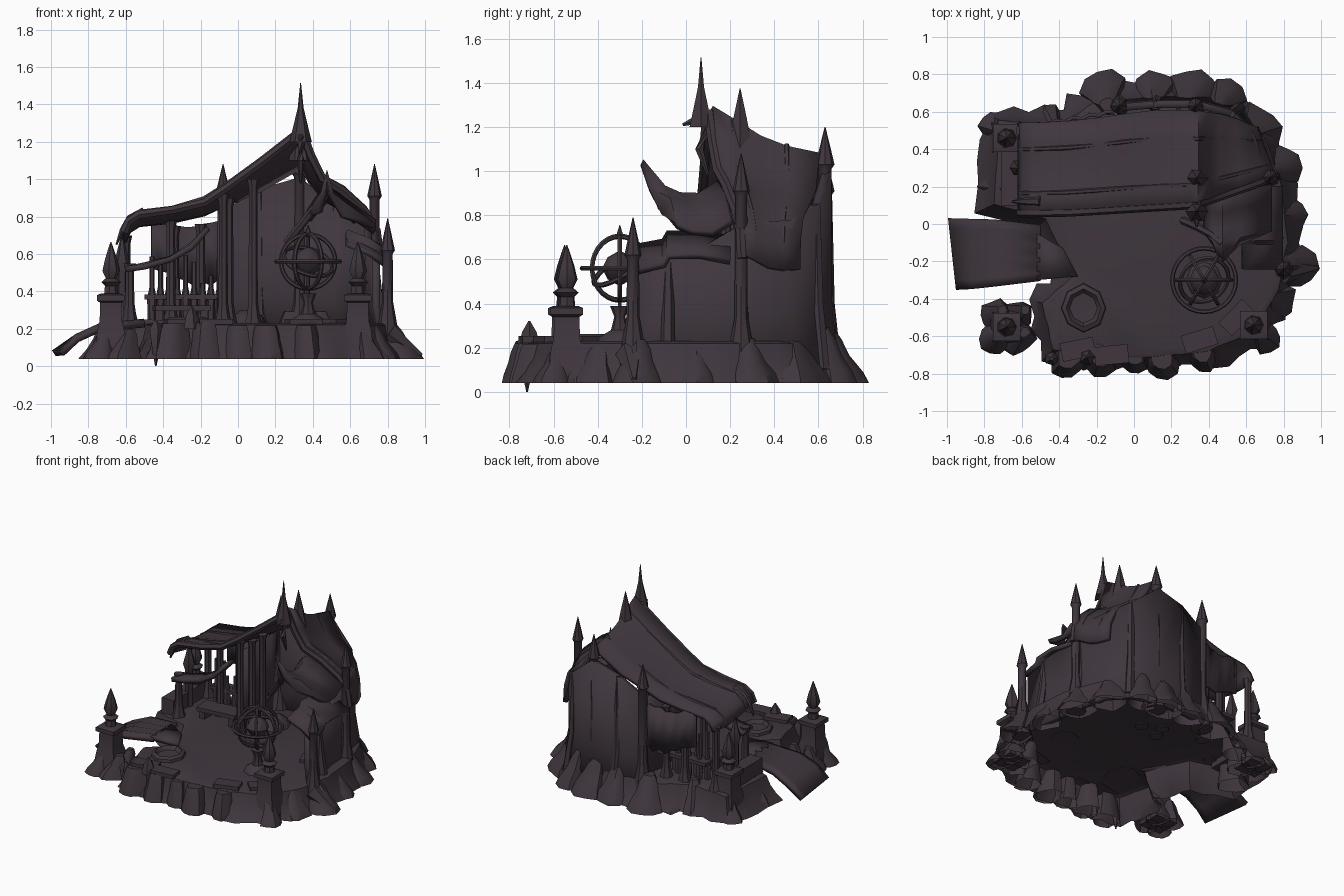
import bpy, bmesh, math, random
from mathutils import Vector, Matrix

random.seed(7)
default_cube = bpy.data.objects.get("Cube")
if default_cube:
    bpy.data.objects.remove(default_cube)

stone = bpy.data.materials.new("dark plum stone")
stone.use_nodes = True
plum = (0.05, 0.037, 0.047, 1)
stone.diffuse_color = plum
stone.node_tree.nodes["Principled BSDF"].inputs["Base Color"].default_value = plum


def finish(name, bm, smooth=True):
    mesh = bpy.data.meshes.new(name)
    bmesh.ops.recalc_face_normals(bm, faces=bm.faces)
    bm.to_mesh(mesh)
    bm.free()
    mesh.materials.append(stone)
    obj = bpy.data.objects.new(name, mesh)
    bpy.context.collection.objects.link(obj)
    if smooth:
        bpy.ops.object.select_all(action="DESELECT")
        obj.select_set(True)
        bpy.context.view_layer.objects.active = obj
        bpy.ops.object.shade_smooth_by_angle(angle=math.radians(40))
    return obj


def bridge_rows(bm, rows, closed):
    """Skin a list of vertex rows with quads."""
    for low, high in zip(rows, rows[1:]):
        count = len(low)
        for i in range(count if closed else count - 1):
            j = (i + 1) % count
            bm.faces.new((low[i], low[j], high[j], high[i]))


def stack(name, x, y, profile, sides=8, jitter=0.0, turn=0.0):
    """Turned part from (radius, height) pairs, optionally roughened."""
    bm = bmesh.new()
    wobble = [1 + random.uniform(-jitter, jitter) for _ in range(sides)]
    rows = []
    for radius, z in profile:
        row = []
        for i in range(sides):
            a = turn + math.tau * i / sides
            r = radius * wobble[i]
            row.append(bm.verts.new((x + r * math.cos(a), y + r * math.sin(a), z)))
        rows.append(row)
    bridge_rows(bm, rows, True)
    bm.faces.new(rows[0])
    bm.faces.new(rows[-1])
    return finish(name, bm)


def sheet(name, rows, thickness, ripple=0.0):
    """Thick cloth or plank surface lofted through rows of points."""
    bm = bmesh.new()
    grid = [[bm.verts.new(Vector(p) + Vector((0, 0, random.uniform(-ripple, ripple))))
             for p in row] for row in rows]
    bridge_rows(bm, grid, False)
    obj = finish(name, bm)
    solid = obj.modifiers.new("thickness", "SOLIDIFY")
    solid.thickness = thickness
    solid.offset = 0
    return obj


def beam(name, points, radius, taper=1.0):
    """Round beam following a smooth path."""
    bm = bmesh.new()
    rows = []
    for i, p in enumerate(points):
        ahead = Vector(points[min(i + 1, len(points) - 1)])
        behind = Vector(points[max(i - 1, 0)])
        spin = (ahead - behind).to_track_quat("Z", "Y")
        r = radius * (1 + (taper - 1) * i / (len(points) - 1))
        rows.append([bm.verts.new(Vector(p) + spin @ Vector(
            (r * math.cos(k * math.tau / 6), r * math.sin(k * math.tau / 6), 0)))
            for k in range(6)])
    bridge_rows(bm, rows, True)
    bm.faces.new(rows[0])
    bm.faces.new(rows[-1])
    return finish(name, bm)


def block(name, centre, size, turn=0.0):
    bm = bmesh.new()
    bmesh.ops.create_cube(bm, size=1, matrix=Matrix.Translation(centre)
                          @ Matrix.Rotation(turn, 4, "Z") @ Matrix.Diagonal((*size, 1)))
    return finish(name, bm, False)


def boulder(x, y, r, top=0.22, lean_back=1.0):
    """Root-like rock, open below, leaning toward the middle as it rises."""
    bm = bmesh.new()
    wobble = [random.uniform(.8, 1.2) for _ in range(10)]
    inward = -Vector((x, y)).normalized() * r * lean_back
    rows = []
    for size, lean, rise in [(1, 0, 0), (.86, .08, .22), (.62, .3, .5), (.5, .45, .78), (.3, .55, 1)]:
        size = size ** lean_back
        rows.append([bm.verts.new((x + inward.x * lean + r * size * w * math.cos(k * math.tau / 10),
                                   y + inward.y * lean + r * size * w * math.sin(k * math.tau / 10),
                                   .04 + (top - .04) * rise)) for k, w in enumerate(wobble)])
    bridge_rows(bm, rows, True)
    bm.faces.new(rows[-1])
    finish("rim_rock", bm)


# Rock floor with a scalloped, flaring skirt, open underneath
outline = [(-.5, -.42), (-.44, -.68), (-.2, -.72), (.1, -.72), (.4, -.69), (.66, -.58),
           (.78, -.35), (.83, -.1), (.8, .2), (.7, .48), (.5, .64), (.2, .69),
           (-.2, .67), (-.4, .54), (-.73, .56), (-.76, .1), (-.48, .02), (-.34, -.28)]
ring = []
for i, a in enumerate(outline):
    b = outline[(i + 1) % len(outline)]
    ring += [Vector(a).lerp(Vector(b), t / 4) for t in range(4)]
bm = bmesh.new()
rows = []
lumps = [random.random() for _ in ring]
for offset, z in [(-.04, .23), (-.01, .22), (.01, .15), (.04, .09), (.075, .04)]:
    row = []
    for i, p in enumerate(ring):
        t = (ring[(i + 1) % len(ring)] - ring[i - 1]).normalized()
        p = p + Vector((t.y, -t.x)) * offset * (.5 + lumps[i])
        row.append(bm.verts.new((p.x, p.y, z)))
    rows.append(row)
bridge_rows(bm, rows, True)
bmesh.ops.triangulate(bm, faces=[bm.faces.new(rows[0])])
finish("rock_floor", bm)

# Rocks along the rim
for x, y, r in [(-.36, -.74, .1), (-.18, -.72, .09), (.15, -.74, .1), (.38, -.7, .09),
                (.86, -.24, .12), (.82, .05, .12), (.78, .3, .13), (.66, .52, .12),
                (.32, .7, .14), (.48, .66, .11), (.12, .7, .11), (-.16, .7, .12),
                (-.72, .2, .1), (-.45, .54, .09), (.77, -.42, .1), (0, -.72, .08)]:
    boulder(x, y, r, random.uniform(.21, .24) + max(0, y) * .08, .4 if y < -.6 else 1)
beam("rim_spur", [(.8, -.25, .17), (.9, -.24, .1), (.98, -.235, .055)], .07, .2)
stack("hanging_spike", -.44, -.72, [(.004, 0), (.022, .08), (.04, .2), (.01, .24)], 5)

# Pedestals carrying carved flames
for x, y in [(-.68, -.55), (.64, -.54), (-.68, .46)]:
    for k in range(4):
        a = math.radians(45 + 90 * k)
        boulder(x + .09 * math.cos(a), y + .09 * math.sin(a), .085, .2)
    stack("pedestal", x, y, [(.13, .05), (.1, .2), (.085, .24), (.08, .34), (.105, .35),
                             (.105, .38), (.07, .39)], 4, 0, math.pi / 4)
    stack("flame", x, y, [(.04, .38), (.035, .43), (.055, .45), (.03, .47), (.05, .51),
                          (.035, .57), (.015, .63), (.002, .665)], 7)

# Spired towers
for x, y, top, r in [(.73, .25, 1.08, .03), (.8, -.24, .79, .03),
                     (-.08, .63, 1.08, .033), (.33, .63, 1.2, .033)]:
    cap = top - .17
    stack("spire_tower", x, y, [(r * 2.3, .06), (r * 1.6, .24), (r, .34), (r * .9, cap - .02),
                                (r * 1.3, cap), (r * .8, cap + .07), (.002, top)], 8)

# Back and side walls
wall = [(-.1, .62, .82), (.12, .64, .95), (.33, .64, 1.01), (.52, .59, .85), (.63, .47, .78),
        (.69, .25, .76), (.7, .08, .66), (.73, -.08, .6), (.74, -.23, .56)]
sheet("curved_wall", [[(x, y, z) for x, y, z in wall],
                      [(x, y, .2 + z * .2) for x, y, z in wall],
                      [(x * 1.06, y * 1.06, .08) for x, y, z in wall]], .04)
for x, y, z in wall[1::2]:
    beam("wall_rib", [(x * 1.08, y * 1.05, .1), (x * 1.02, y * 1.01, .4), (x, y, z)], .035, .6)

# Long swept roof, sagging and dropping away from the front
slope = [(-.61, .73), (-.585, .79), (-.53, .825), (-.35, .85), (-.18, .89), (-.06, .97),
         (.12, 1.1), (.3, 1.24), (.34, 1.28), (.39, 1.14), (.45, 1.02), (.56, .95),
         (.68, .84), (.74, .74), (.755, .62)]
roof = []
for t in [0, .2, .45, .7, 1]:
    row = []
    for x, z in slope:
        high = max(0, z - .85)
        front = .07 + max(0, x + .4) * .06 + max(0, x - .34) * .3
        back = .54 + .07 * math.exp(-(x - .2) ** 2 * 6) - max(0, x - .5) * .15
        row.append((x - max(0, x - .5) * t * .4, front + (back - front) * t,
                    z - (high * .35 + .06) * t - .03 * math.sin(math.pi * t)))
    roof.append(row)
sheet("main_roof", roof, .03, .008)
for t in [1, 3]:
    beam("roof_rib", [(x, y, z + .008) for x, y, z in roof[t]], .014)
beam("front_bargeboard", [(x, y - .01, z - .015) for x, y, z in roof[0]], .024)
beam("roof_hook", [(-.5, .12, .825), (-.58, .12, .79), (-.62, .12, .73), (-.65, .12, .65)], .03, .2)
stack("ridge_spike", .335, .068, [(.06, 1.2), (.04, 1.28), (.016, 1.38), (.002, 1.515)], 6)
stack("rear_ridge_spike", .335, .245, [(.065, 1.1), (.035, 1.24), (.002, 1.375)], 6)
beam("ridge_beak", [(.335, .12, 1.22), (.335, .04, 1.23), (.335, -.015, 1.21)], .035, .2)
beam("ridge_pendant", [(.335, .1, 1.22), (.335, .06, 1.1), (.335, .1, .98)], .035, .2)

# Side gable with an upturned prow
gable = [[(.44, -.12, .82), (.455, -.16, .92), (.475, -.2, 1.035), (.5, -.165, .92), (.56, -.1, .8)]]
for y, lift in [(-.1, .01), (-.03, -.015), (.06, -.02), (.15, .03)]:
    gable.append([(.38, y + .06, .8 + lift), (.43, y + .01, .87 + lift), (.475, y, .91 + lift),
                  (.56, y + .03, .86 + lift), (.73, y + .06, .74 + lift)])
sheet("gable_roof", gable, .03, .006)
beam("gable_arm", [(.475, -.11, .92), (.42, -.06, .86), (.35, -.02, .77), (.26, .02, .66)], .022)
sheet("lean_to_roof", [[(.58, y, top), (.7, y, top - .05), (.79, y, top - .11)]
                       for y, top in [(-.24, .65), (-.1, .68), (-.08, .72), (.06, .72), (.2, .7)]],
      .03, .006)

# Open left wing: posts, rear drape, curved awning and shelves
for x, y, top in [(-.08, .14, .92), (-.05, .24, .9), (-.58, .12, .55), (-.6, .5, .7),
                  (-.34, .5, .75), (.08, .18, 1.0), (-.36, .3, .78), (-.2, .52, .76)]:
    stack("post", x, y, [(.05, .22), (.035, .28), (.026, .34), (.024, top - .05),
                         (.035, top)], 7)
drape = [(-.46 + .045 * i, .53 + .015 * (i % 2) + .008 * i) for i in range(9)]
sheet("rear_drape", [[(x, y, .76) for x, y in drape],
                     [(x, y, .48 + .04 * math.sin(9 * x)) for x, y in drape]], .02, .02)
sheet("side_curtain", [[(-.1 + .02 * (i % 2), .2 + .1 * i, z) for i in range(5)]
                       for z in (.23, .82)], .02)
sheet("curved_awning", [[(-.6, y, .52), (-.5, y, .535), (-.36, y, .57), (-.25, y, .64),
                         (-.16, y, .74)] for y in (.06, .12, .18)], .03, .006)
stack("awning_finial", -.62, .3, [(.03, .23), (.03, .5), (.045, .55), (.03, .6), (.005, .7)], 6)
block("low_wall", (-.66, .3, .26), (.1, .4, .16))
block("work_table", (-.3, .22, .31), (.3, .14, .03), .1)
for x in (-.42, -.18):
    block("table_leg", (x, .22, .27), (.04, .1, .08))
for i in range(9):
    stack("jar", -.46 + .045 * i, .4 + .03 * (i % 2),
          [(.022, .23), (.026, .36), (.014, .42), (.014, random.uniform(.44, .6))], 6)
block("shelf", (-.28, .43, .37), (.44, .1, .025))
stack("stone_heap", .05, .38, [(.12, .225), (.1, .26), (.04, .3)], 7, .2)

# Boarding ramp on the left
ramp = []
for i in range(9):
    t = i / 8
    lap = .012 * (i % 2)
    ramp.append([(-.985 + .045 * t, .03 - .38 * t, .07), (-.86, .025 - .37 * t, .145 + lap),
                 (-.74, .02 - .35 * t, .2 + lap), (-.5, -.01 - .29 * t, .225 + lap)])
sheet("ramp_planks", ramp, .035)
sheet("ramp_landing", [[(-.52, -.05, .235), (-.38, -.13, .23)],
                       [(-.52, -.3, .235), (-.3, -.28, .23)]], .03)

# Round stone basin and loose floor slabs
stack("stone_basin", -.27, -.45, [(.13, .225), (.125, .25), (.1, .262), (.08, .235), (.03, .232)],
      8, .08)
for x, y, a in [(-.3, -.67, .2), (-.12, -.7, .1), (.35, -.62, .3), (.55, -.5, .8), (.6, .05, .4)]:
    block("floor_slab", (x, y, .238), (.18, .1, .03), a)
stack("rim_tooth", -.25, -.71, [(.05, .2), (.035, .27), (.005, .32)], 5)

# Armillary globe on its stand
cx, cy, cz = .375, -.3, .56
stack("globe_stand", cx, cy, [(.1, .225), (.09, .25), (.04, .28), (.025, .34), (.045, .39)], 8)
stack("globe_core", cx, cy, [(.01, cz - .075), (.055, cz - .05), (.08, cz), (.055, cz + .05),
                             (.01, cz + .075)], 8)
stack("globe_axis", cx, cy, [(.01, .38), (.01, .7), (.018, .71), (.002, .755)], 6)
for radius, tilt, turn in [(.17, 0, 0), (.145, 90, 0), (.145, 90, 60), (.145, 90, 120),
                           (.135, 35, 30)]:
    bpy.ops.mesh.primitive_torus_add(
        major_radius=radius, minor_radius=.012, major_segments=28, minor_segments=6,
        location=(cx, cy, cz), rotation=(math.radians(tilt), 0, math.radians(turn)))
    hoop = bpy.context.object
    hoop.name = "globe_ring"
    hoop.data.materials.append(stone)
